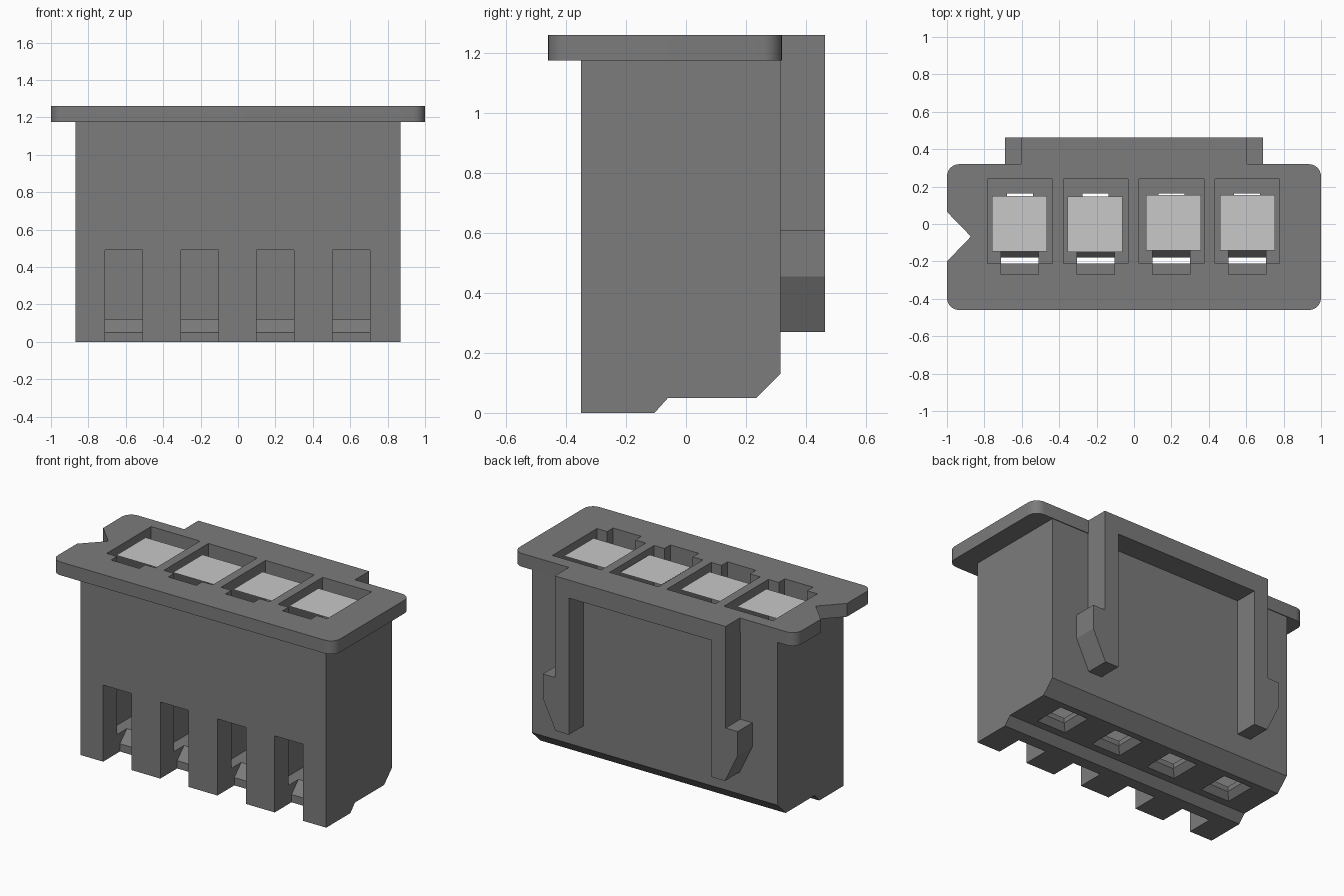
import bpy, bmesh, math

if "Cube" in bpy.data.objects:
    bpy.data.objects.remove(bpy.data.objects["Cube"])


def material(name, v):
    m = bpy.data.materials.new(name)
    m.diffuse_color = (v, v, v, 1)
    m.use_nodes = True
    m.node_tree.nodes["Principled BSDF"].inputs["Base Color"].default_value = m.diffuse_color
    return m


dark = material("dark grey plastic", 0.2)
light = material("light grey metal", 0.58)


def make(name, bm, mat):
    bmesh.ops.recalc_face_normals(bm, faces=bm.faces)
    me = bpy.data.meshes.new(name)
    bm.to_mesh(me)
    bm.free()
    me.materials.append(mat)
    ob = bpy.data.objects.new(name, me)
    bpy.context.collection.objects.link(ob)
    return ob


def loft(name, lower, upper):
    """Closed solid between two matching rings of 3D points."""
    bm = bmesh.new()
    a = [bm.verts.new(p) for p in lower]
    b = [bm.verts.new(p) for p in upper]
    bm.faces.new(a)
    bm.faces.new(b)
    for i in range(len(a)):
        j = (i + 1) % len(a)
        bm.faces.new((a[i], a[j], b[j], b[i]))
    return make(name, bm, dark)


def prism(name, pts, axis, lo, hi):
    place = {"x": lambda p, t: (t, p[0], p[1]),
             "y": lambda p, t: (p[0], t, p[1]),
             "z": lambda p, t: (p[0], p[1], t)}[axis]
    return loft(name, [place(p, lo) for p in pts], [place(p, hi) for p in pts])


def rect(x0, x1, y0, y1):
    return [(x0, y0), (x1, y0), (x1, y1), (x0, y1)]


def combine(target, other, op):
    mod = target.modifiers.new("bool", "BOOLEAN")
    mod.operation, mod.solver, mod.object = op, "EXACT", other
    bpy.context.view_layer.objects.active = target
    bpy.ops.object.modifier_apply(modifier=mod.name)
    bpy.data.objects.remove(other)


# Main body: side profile in y, z
housing = prism("connector_housing",
                [(-0.35, 0), (-0.105, 0), (-0.06, 0.05), (0.235, 0.05),
                 (0.315, 0.13), (0.315, 1.22), (-0.35, 1.22)], "x", -0.87, 0.87)

# Top flange: rounded corners and a V notch on the left end
r = 0.065
outline = []
for cx, cy, start in ((1 - r, -0.46 + r, 270), (1 - r, 0.32 - r, 0),
                      (-1 + r, 0.32 - r, 90), (-1 + r, -0.46 + r, 180)):
    if start == 180:
        outline += [(-1, 0.065), (-0.872, -0.067), (-1, -0.2)]
    for k in range(7):
        t = math.radians(start + 15 * k)
        outline.append((cx + r * math.cos(t), cy + r * math.sin(t)))
combine(housing, prism("flange", outline, "z", 1.175, 1.26), "UNION")

# Rear latch frame: two hooked arms hanging from a crossbar
half = [(0.505, 1.145), (0.505, 0.27), (0.6, 0.27), (0.69, 0.455),
        (0.69, 0.61), (0.605, 0.61), (0.605, 1.26)]
frame = half + [(-x, z) for x, z in reversed(half)]
combine(housing, prism("latch_frame", frame, "y", 0.3, 0.463), "UNION")

# Four terminal positions
for i in range(4):
    c = -0.61 + 0.405 * i
    # cavity open at the top
    combine(housing, prism("cavity", rect(c - 0.173, c + 0.173, -0.21, 0.24),
                           "z", 0.12, 1.4), "DIFFERENCE")
    # key notch at the front of the cavity mouth
    combine(housing, prism("key_notch", rect(c - 0.1, c + 0.1, -0.27, -0.15),
                           "z", 0.85, 1.4), "DIFFERENCE")
    # front slot with a sloped inner sill
    combine(housing, prism("front_slot",
                           [(-0.5, -0.1), (-0.18, -0.1), (-0.18, 0.05), (-0.11, 0.12),
                            (-0.11, 0.49), (-0.5, 0.49)], "x", c - 0.1, c + 0.1),
            "DIFFERENCE")
    # square pin hole with a flared entry underneath
    combine(housing, prism("pin_hole", rect(c - 0.07, c + 0.07, 0.02, 0.162),
                           "z", -0.1, 0.2), "DIFFERENCE")
    ring = lambda h, z: [(x, y, z) for x, y in rect(c - h, c + h, 0.091 - h, 0.091 + h)]
    combine(housing, loft("pin_flare", ring(0.11, 0.04), ring(0.069, 0.09)), "DIFFERENCE")

bpy.ops.object.select_all(action="DESELECT")
housing.select_set(True)
bpy.context.view_layer.objects.active = housing
bpy.ops.object.shade_smooth_by_angle(angle=math.radians(25))

# Light contact plates just below the cavity mouths
for i, (cx, cy) in enumerate(((-0.613, 0.002), (-0.208, -0.002),
                              (0.212, 0.006), (0.608, 0.006))):
    bm = bmesh.new()
    bm.faces.new([bm.verts.new((x, y, 1.23)) for x, y in
                  rect(cx - 0.147, cx + 0.147, cy - 0.149, cy + 0.149)])
    make(f"contact_plate_{i + 1}", bm, light)
